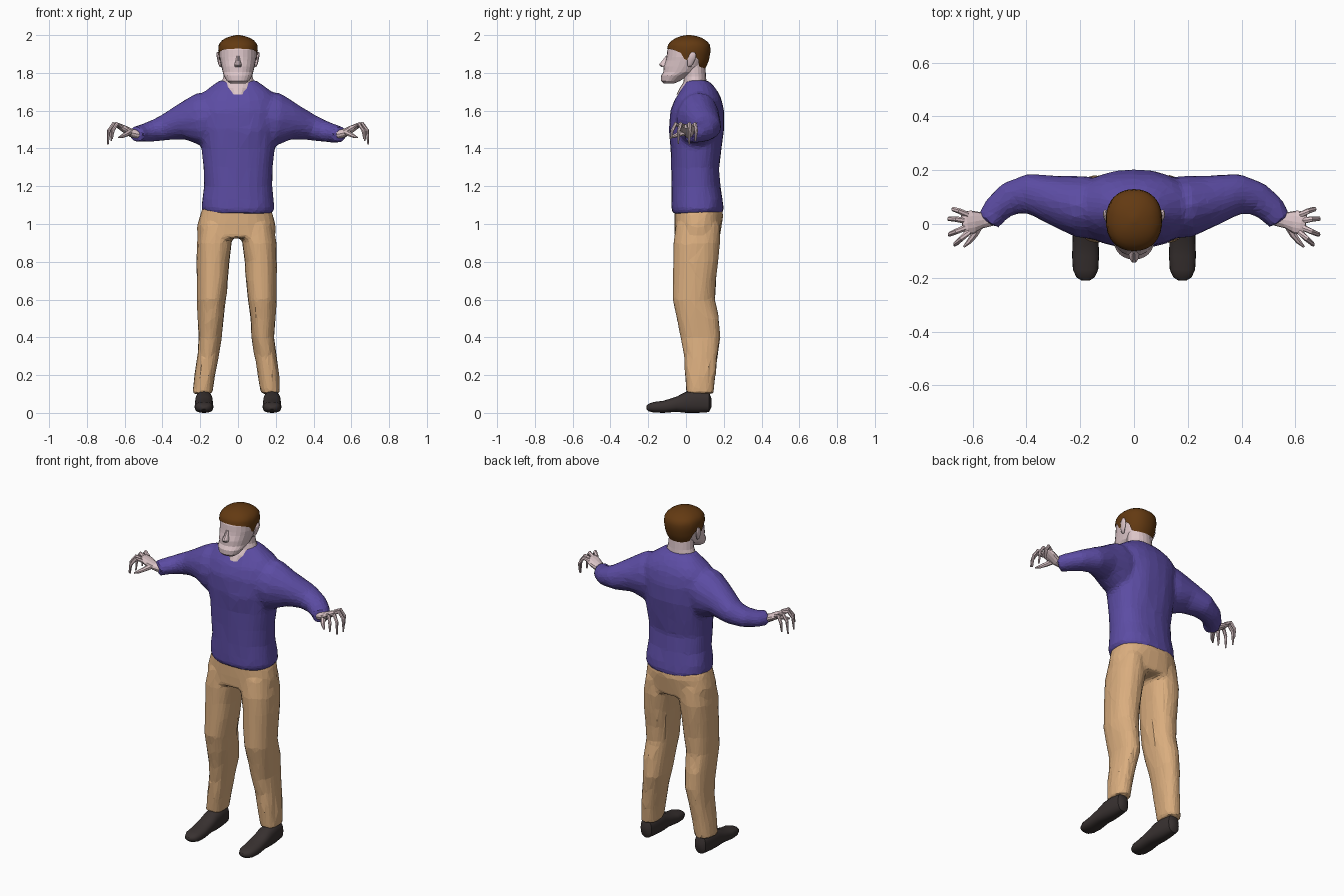
import bpy, bmesh, math
from mathutils import Vector, noise

if "Cube" in bpy.data.objects:
    bpy.data.objects.remove(bpy.data.objects["Cube"])

X, Y, Z = Vector((1, 0, 0)), Vector((0, 1, 0)), Vector((0, 0, 1))


def material(name, rgb):
    m = bpy.data.materials.new(name)
    m.diffuse_color = (*rgb, 1)
    m.use_nodes = True
    m.node_tree.nodes["Principled BSDF"].inputs["Base Color"].default_value = m.diffuse_color
    return m


SKIN = material("pale skin", (0.72, 0.56, 0.58))
HAIR = material("brown hair", (0.125, 0.042, 0.006))
KNIT = material("violet sweater", (0.107, 0.073, 0.37))
CLOTH = material("tan trousers", (0.70, 0.42, 0.21))
LEATHER = material("dark shoe", (0.04, 0.031, 0.03))


def spow(v, p):
    return math.copysign(abs(v) ** (2 / p), v)


def skin_rows(bm, rows):
    """Bridge rows of points with quads and cap both ends."""
    vs = [[bm.verts.new(c) for c in row] for row in rows]
    n = len(vs[0])
    for a, b in zip(vs, vs[1:]):
        for i in range(n):
            bm.faces.new((a[i], a[(i + 1) % n], b[(i + 1) % n], b[i]))
    bm.faces.new(vs[0])
    bm.faces.new(vs[-1])


def loft(bm, rings, n=16, up=Z, t=None, p=2.0):
    """Rings are (x, y, z, half width, half height) along a path."""
    pts = [Vector(r[:3]) for r in rings]
    rows = []
    for k, r in enumerate(rings):
        d = t or (pts[min(k + 1, len(pts) - 1)] - pts[max(k - 1, 0)]).normalized()
        side = d.cross(up).normalized()
        v = side.cross(d)
        rows.append([pts[k] + side * r[3] * spow(math.cos(a), p) + v * r[4] * spow(math.sin(a), p)
                     for a in (2 * math.pi * i / n for i in range(n))])
    skin_rows(bm, rows)


def column(bm, table, n=24, x=0.0, p=2.0):
    """Upright loft from (z, front y, back y, half width)."""
    loft(bm, [(x, (f + b) / 2, z, w, (b - f) / 2) for z, f, b, w in table], n, Y, Z, p)


def finish(bm, name, mat, smooth=None):
    bmesh.ops.recalc_face_normals(bm, faces=bm.faces)
    me = bpy.data.meshes.new(name)
    bm.to_mesh(me)
    bm.free()
    me.materials.append(mat)
    ob = bpy.data.objects.new(name, me)
    bpy.context.collection.objects.link(ob)
    if smooth:
        bpy.ops.object.select_all(action='DESELECT')
        ob.select_set(True)
        bpy.context.view_layer.objects.active = ob
        bpy.ops.object.shade_smooth_by_angle(angle=math.radians(smooth))
    return ob


def drape(ob, mat, ratio, fold):
    """Fuse overlapping volumes, relax them and reduce to cloth facets."""
    m = ob.modifiers.new("fuse", 'REMESH')
    m.mode, m.voxel_size = 'VOXEL', 0.012
    m = ob.modifiers.new("relax", 'SMOOTH')
    m.factor, m.iterations = 0.5, 6
    m = ob.modifiers.new("facets", 'DECIMATE')
    m.ratio = ratio
    dg = bpy.context.evaluated_depsgraph_get()
    me = bpy.data.meshes.new_from_object(ob.evaluated_get(dg))
    ob.modifiers.clear()
    ob.data = me
    for v in me.vertices:
        v.co += v.normal * noise.noise(v.co * 11) * fold
    me.materials.clear()
    me.materials.append(mat)
    for f in me.polygons:
        f.use_smooth = False
        f.material_index = 0


# Sweater: torso and two bent sleeves
bm = bmesh.new()
column(bm, [(1.055, -.07, .19, .178), (1.08, -.077, .2, .194), (1.13, -.079, .196, .19),
            (1.2, -.077, .182, .182), (1.3, -.078, .174, .184), (1.4, -.082, .19, .195),
            (1.5, -.091, .202, .21), (1.6, -.082, .202, .22), (1.66, -.06, .187, .21),
            (1.7, -.036, .167, .18), (1.735, -.012, .14, .135), (1.76, 0, .115, .095)], p=2.3)
for s in (-1, 1):
    loft(bm, [(s * x, y, z, a, b) for x, y, z, a, b in [
        (.08, .055, 1.57, .115, .13), (.2, .065, 1.55, .115, .145), (.3, .09, 1.54, .092, .095),
        (.39, .112, 1.51, .076, .068), (.46, .095, 1.49, .064, .055),
        (.51, .055, 1.478, .053, .047), (.542, .01, 1.473, .045, .043)]])
drape(finish(bm, "sweater", KNIT), KNIT, 0.12, 0.004)

# Trousers: hips and two legs
bm = bmesh.new()
column(bm, [(1.09, -.06, .19, .18), (1.05, -.062, .195, .195), (.99, -.064, .188, .207),
            (.925, -.062, .18, .207)], x=-.01, p=2.4)
LEG = [(1.0, .19, .02, -.055, .18), (.9, .208, .024, -.067, .182), (.8, .211, .037, -.068, .172),
       (.7, .208, .044, -.07, .158), (.6, .206, .054, -.072, .153), (.5, .203, .068, -.052, .176),
       (.4, .2, .077, -.027, .182), (.3, .21, .093, -.012, .168), (.2, .221, .111, -.006, .157),
       (.125, .229, .122, -.002, .148), (.1, .231, .127, 0, .146)]
for s, shift in ((-1, -.009), (1, -.005)):
    loft(bm, [(s * (o + i) / 2 + shift, (f + b) / 2, z, (o - i) / 2, (b - f) / 2)
              for z, o, i, f, b in LEG], 16, Y, Z, 2.3)
drape(finish(bm, "trousers", CLOTH), CLOTH, 0.08, 0.006)

# Shoes
for s, label in ((-1, "right"), (1, "left")):
    bm = bmesh.new()
    loft(bm, [(s * .18, y, (t + b) / 2, w, (t - b) / 2) for y, w, t, b in [
        (.135, .02, .075, .03), (.122, .036, .11, .004), (.06, .044, .118, 0), (0, .047, .112, 0),
        (-.05, .048, .086, .006), (-.12, .05, .064, 0), (-.17, .047, .058, .002),
        (-.198, .034, .048, .008), (-.21, .015, .036, .02)]], 20, Z, Y, 2.5)
    finish(bm, label + "_shoe", LEATHER, 40)

# Hands: palm, four curled fingers and a thumb
FINGERS = [[(.62, .034), (.648, .048), (.67, .055), (.672, .05), 1.44],
           [(.625, .012), (.66, .018), (.685, .02), (.69, .016), 1.42],
           [(.625, -.012), (.66, -.028), (.684, -.038), (.688, -.042), 1.425],
           [(.615, -.03), (.642, -.055), (.662, -.073), (.667, -.08), 1.45]]
for s, label in ((-1, "right"), (1, "left")):
    bm = bmesh.new()
    loft(bm, [(s * x, y, z, a, b) for x, y, z, a, b in [
        (.525, .02, 1.474, .026, .024), (.565, .014, 1.482, .03, .022), (.6, .008, 1.502, .043, .019),
        (.625, .003, 1.516, .042, .015), (.638, .001, 1.518, .034, .009)]], 12)
    for *path, tip in FINGERS:
        zs = (1.516, 1.53, 1.495, tip)
        loft(bm, [(s * x, y, z, r, r) for (x, y), z, r in zip(path, zs, (.012, .0105, .009, .004))],
             7, Y)
    loft(bm, [(s * x, y, z, r, r) for x, y, z, r in [
        (.575, -.005, 1.485, .017), (.592, -.04, 1.475, .013), (.612, -.065, 1.465, .01),
        (.632, -.085, 1.458, .004)]], 7)
    finish(bm, label + "_hand", SKIN)

# Neck and head
bm = bmesh.new()
column(bm, [(1.685, -.05, .1, .055), (1.72, -.033, .1, .08), (1.75, -.014, .109, .087),
            (1.78, -.01, .106, .076), (1.87, -.02, .1, .07)], 20)
finish(bm, "neck", SKIN)
bm = bmesh.new()
column(bm, [(1.745, -.118, -.06, .042), (1.758, -.132, -.03, .06), (1.785, -.132, .01, .075),
            (1.805, -.12, .06, .081), (1.835, -.118, .095, .088), (1.865, -.107, .105, .094),
            (1.885, -.103, .108, .097), (1.92, -.099, .112, .097), (1.95, -.085, .1, .09),
            (1.975, -.05, .07, .06)], 24, p=2.1)
finish(bm, "head", SKIN)

# Nose
bm = bmesh.new()
column(bm, [(1.89, -.107, -.085, .008), (1.865, -.127, -.085, .012), (1.843, -.145, -.085, .019),
            (1.83, -.132, -.085, .018)], 10)
finish(bm, "nose", SKIN)

# Ears
for s, label in ((-1, "right"), (1, "left")):
    bm = bmesh.new()
    loft(bm, [(s * x, y, z, a, b) for x, y, z, a, b in [
        (.092, .018, 1.832, .005, .008), (.097, .022, 1.845, .007, .015),
        (.103, .03, 1.875, .008, .022), (.108, .036, 1.898, .007, .018),
        (.108, .038, 1.91, .004, .008)]], 10, Y, Z)
    finish(bm, label + "_ear", SKIN, 60)


# Hair cap: lower edge follows a hairline, height by direction
def sample(table, k):
    for a, b in zip(table, table[1:]):
        if k <= b[0]:
            f = max(0, (k - a[0]) / (b[0] - a[0]))
            return [p + (q - p) * f for p, q in zip(a[1:], b[1:])]
    return table[-1][1:]


LINE = [(-1, 1.928), (-.65, 1.922), (-.3, 1.905), (-.14, 1.87), (.02, 1.865), (.2, 1.89),
        (.42, 1.88), (.6, 1.832), (1, 1.824)]
CAP = [(1.82, -.09, .1, .083), (1.86, -.1, .12, .098), (1.92, -.102, .131, .105),
       (1.95, -.095, .126, .102), (1.97, -.077, .11, .088), (1.985, -.053, .085, .064),
       (1.995, -.025, .055, .036), (2.0, .005, .025, .008)]
bm = bmesh.new()
rows, n = [], 40
for j in range(13):
    row = []
    for i in range(n):
        c, s = math.cos(2 * math.pi * i / n), math.sin(2 * math.pi * i / n)
        low = sample(LINE, s)[0]
        z = low + (2.0 - low) * math.sin(j / 12 * math.pi / 2)
        f, b, w = sample(CAP, z)
        row.append((w * spow(c, 2.2), (f + b) / 2 + (b - f) / 2 * spow(s, 2.2), z))
    rows.append(row)
skin_rows(bm, rows)
bm.faces.ensure_lookup_table()
bmesh.ops.delete(bm, geom=[bm.faces[-2]], context='FACES_ONLY')
finish(bm, "hair", HAIR, 50)
